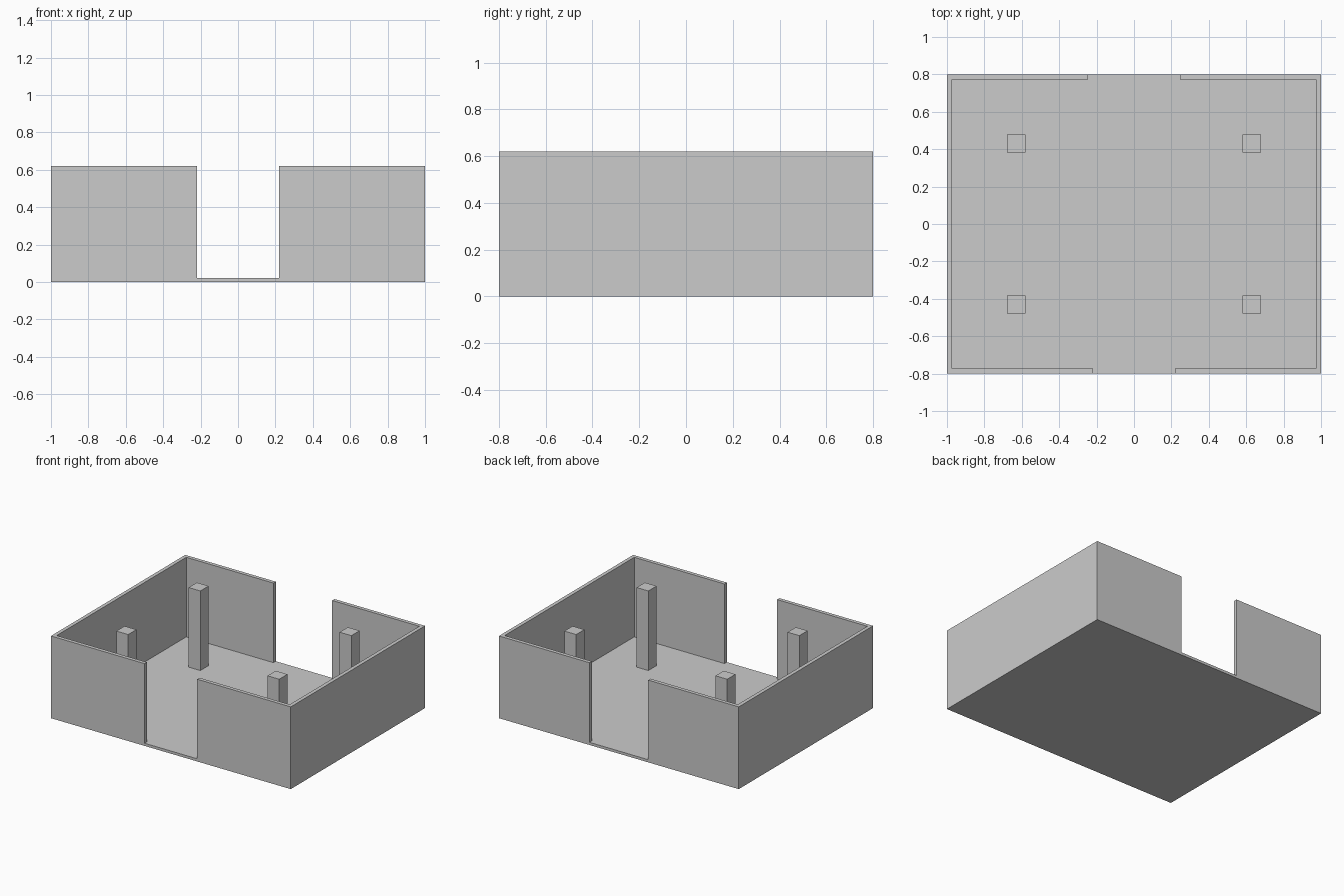
import bpy

if "Cube" in bpy.data.objects:
    bpy.data.objects.remove(bpy.data.objects["Cube"])

# Overall sizes
X, Y, H = 1.0, 0.80, 0.62      # half width, half depth, wall height
T = 0.028                      # wall thickness
FLOOR = 0.02                   # floor thickness
FRONT_GAP, BACK_GAP = 0.22, 0.245

grey = bpy.data.materials.new("plain grey")
grey.diffuse_color = (0.6, 0.6, 0.6, 1)
grey.use_nodes = True
grey.node_tree.nodes["Principled BSDF"].inputs["Base Color"].default_value = grey.diffuse_color


def mesh_object(name, verts, faces):
    mesh = bpy.data.meshes.new(name)
    mesh.from_pydata(verts, [], faces)
    mesh.materials.append(grey)
    obj = bpy.data.objects.new(name, mesh)
    bpy.context.collection.objects.link(obj)
    return obj


def extrude_outline(name, outline, z0, z1):
    """Closed prism from a counter-clockwise outline."""
    n = len(outline)
    verts = [(x, y, z) for z in (z0, z1) for x, y in outline]
    sides = [(i, (i + 1) % n, n + (i + 1) % n, n + i) for i in range(n)]
    caps = [tuple(reversed(range(n))), tuple(range(n, 2 * n))]
    return mesh_object(name, verts, sides + caps)


def rect(x0, x1, y0, y1):
    return [(x0, y0), (x1, y0), (x1, y1), (x0, y1)]


# Floor slab, fitted between the walls and reaching out through both doorways
floor_outline = [
    (-FRONT_GAP, -Y), (FRONT_GAP, -Y), (FRONT_GAP, -Y + T), (X - T, -Y + T),
    (X - T, Y - T), (BACK_GAP, Y - T), (BACK_GAP, Y), (-BACK_GAP, Y),
    (-BACK_GAP, Y - T), (-X + T, Y - T), (-X + T, -Y + T), (-FRONT_GAP, -Y + T)]
extrude_outline("floor", floor_outline, 0, FLOOR)

# Each half of the wall is one bracket-shaped run between the two doorways
wall_outline = [
    (FRONT_GAP, -Y), (X, -Y), (X, Y), (BACK_GAP, Y),
    (BACK_GAP, Y - T), (X - T, Y - T), (X - T, -Y + T), (FRONT_GAP, -Y + T)]
extrude_outline("right_wall", wall_outline, 0, H)
extrude_outline("left_wall", [(-x, y) for x, y in reversed(wall_outline)], 0, H)

# Four square pillars standing on the floor
for side, cx in (("left", -0.63), ("right", 0.63)):
    for end, cy in (("front", -0.43), ("back", 0.43)):
        extrude_outline(f"{end}_{side}_pillar",
                        rect(cx - 0.049, cx + 0.049, cy - 0.049, cy + 0.049),
                        FLOOR, H)
